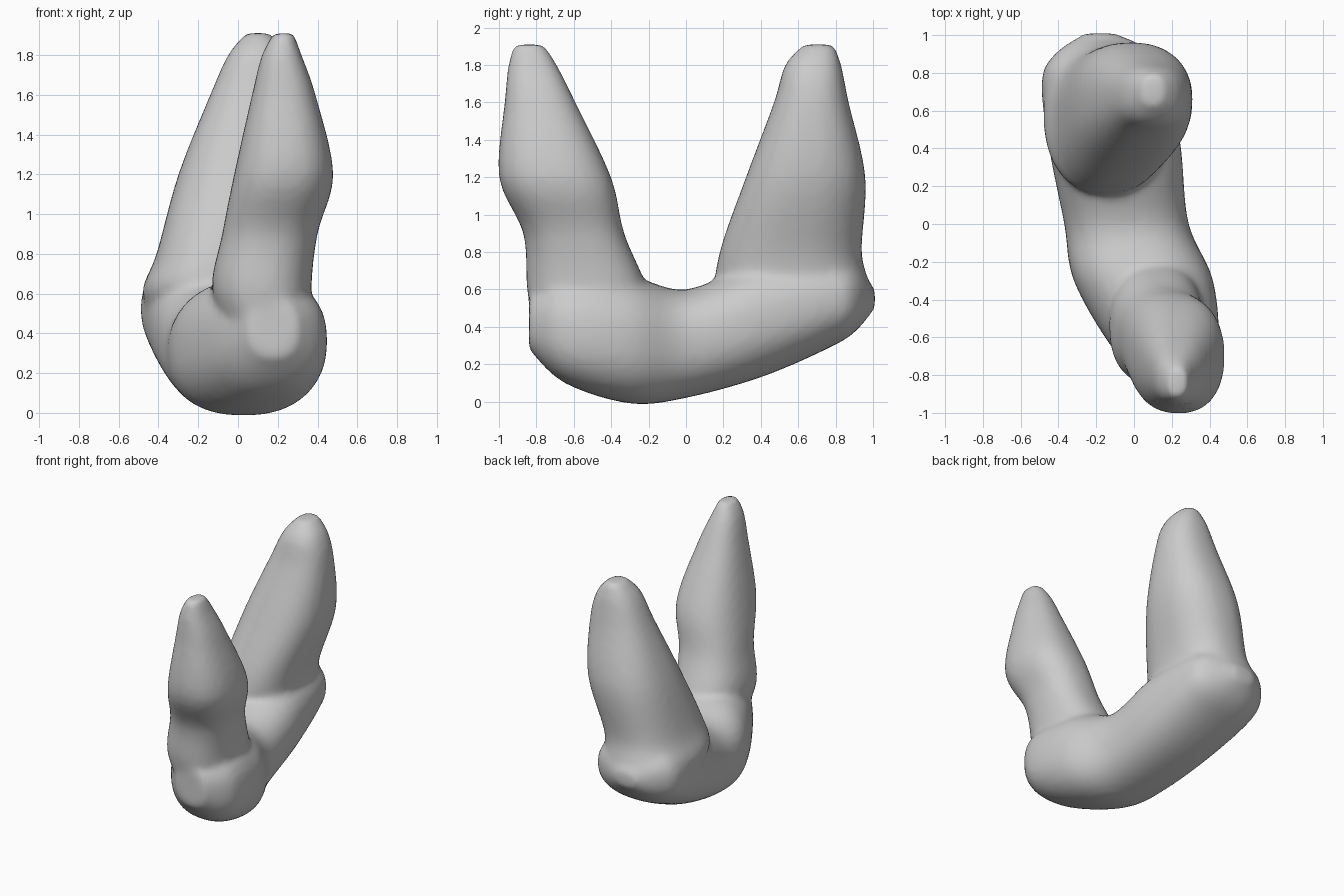
import bpy, bmesh, math
from mathutils import Vector

cube = bpy.data.objects.get("Cube")
if cube:
    bpy.data.objects.remove(cube)

SIDES = 32
STEPS = 5
ROUNDNESS = 0.85

grey = bpy.data.materials.new("light grey")
grey.use_nodes = True
colour = (0.6, 0.6, 0.6, 1)
grey.diffuse_color = colour
grey.node_tree.nodes["Principled BSDF"].inputs["Base Color"].default_value = colour


def spline(sections):
    """Return the sections with smoothly blended ones added in between."""
    keys = [Vector(section) for section in sections]
    last = len(keys) - 1
    blended = []
    for i in range(last):
        start, end = keys[i], keys[i + 1]
        slope_in = (end - keys[max(i - 1, 0)]) / 2
        slope_out = (keys[min(i + 2, last)] - start) / 2
        for step in range(STEPS):
            t = step / STEPS
            ease = t * t * (3 - 2 * t)
            blended.append(start.lerp(end, ease)
                           + slope_in * t * (1 - t) ** 2
                           - slope_out * t * t * (1 - t))
    blended.append(keys[last])
    return blended


def soften_corner(value):
    """Push a sine or cosine outwards so that an ellipse becomes boxier."""
    return math.copysign(abs(value) ** ROUNDNESS, value)


def upright(level, u, v):
    return (u, v, level)


def lengthwise(level, u, v):
    return (u, level, v)


def loft(bm, sections, place):
    """Skin rounded sections and close both ends."""
    rings = []
    for level, centre_u, centre_v, radius_u, radius_v in spline(sections):
        ring = []
        for i in range(SIDES):
            angle = math.tau * i / SIDES
            u = centre_u + radius_u * soften_corner(math.cos(angle))
            v = centre_v + radius_v * soften_corner(math.sin(angle))
            ring.append(bm.verts.new(place(level, u, v)))
        rings.append(ring)
    for lower, upper in zip(rings, rings[1:]):
        for i in range(SIDES):
            j = (i + 1) % SIDES
            bm.faces.new((lower[i], lower[j], upper[j], upper[i]))
    bm.faces.new(rings[0])
    bm.faces.new(rings[-1])


# Front arm: height, centre x and y, radius x and y
front_arm = [
    (0.3, 0.2, -0.5, 0.2, 0.3),
    (0.6, 0.12, -0.53, 0.25, 0.32),
    (0.9, 0.16, -0.6, 0.24, 0.27),
    (1.2, 0.23, -0.7, 0.25, 0.3),
    (1.6, 0.23, -0.78, 0.16, 0.19),
    (1.8, 0.22, -0.82, 0.1, 0.13),
    (1.91, 0.23, -0.84, 0.05, 0.08),
]

# Back arm, leaning across as it rises
back_arm = [
    (0.4, -0.13, 0.65, 0.25, 0.25),
    (0.6, -0.16, 0.58, 0.32, 0.4),
    (0.8, -0.11, 0.56, 0.3, 0.38),
    (1.2, 0, 0.64, 0.3, 0.32),
    (1.6, 0.08, 0.67, 0.22, 0.2),
    (1.8, 0.1, 0.68, 0.15, 0.15),
    (1.91, 0.1, 0.71, 0.06, 0.08),
]

# Curved base: depth, centre x and z, radius x and z
base = [
    (-0.84, 0.18, 0.42, 0.12, 0.14),
    (-0.65, 0.16, 0.38, 0.28, 0.28),
    (-0.3, 0.05, 0.33, 0.37, 0.34),
    (0, -0.04, 0.31, 0.33, 0.29),
    (0.4, -0.1, 0.44, 0.35, 0.31),
    (0.75, -0.15, 0.53, 0.34, 0.25),
    (0.9, -0.15, 0.55, 0.27, 0.18),
    (1.01, -0.18, 0.55, 0.08, 0.05),
]

bm = bmesh.new()
loft(bm, front_arm, upright)
loft(bm, back_arm, upright)
loft(bm, base, lengthwise)
bmesh.ops.recalc_face_normals(bm, faces=bm.faces)
mesh = bpy.data.meshes.new("forked_body")
bm.to_mesh(mesh)
bm.free()
mesh.materials.append(grey)
body = bpy.data.objects.new("forked_body", mesh)
bpy.context.collection.objects.link(body)

# Fuse the three volumes into one soft skin
remesh = body.modifiers.new("fuse", 'REMESH')
remesh.mode = 'VOXEL'
remesh.voxel_size = 0.025
remesh.use_smooth_shade = True
smooth = body.modifiers.new("soften", 'SMOOTH')
smooth.iterations = 6
